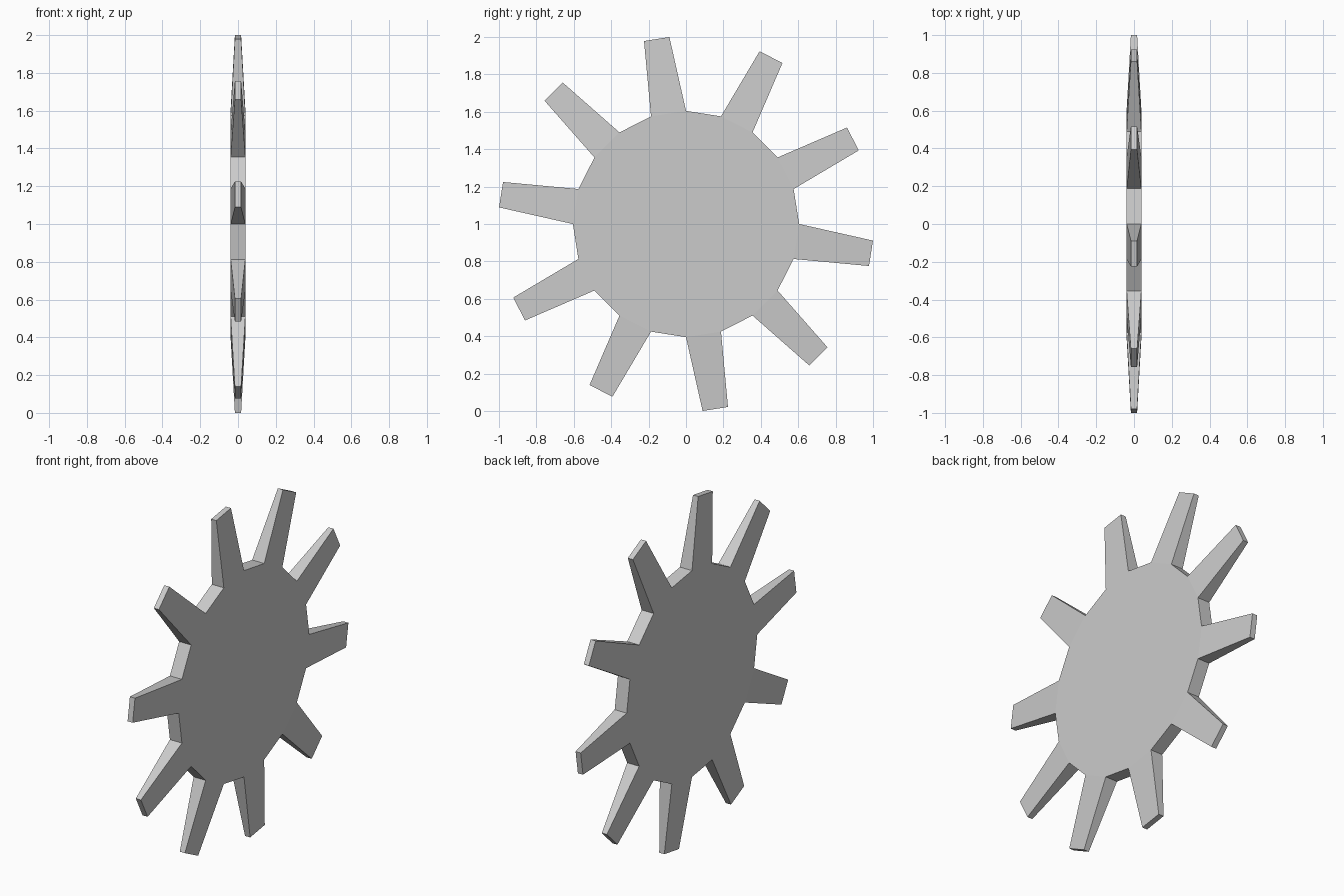
import bpy, bmesh
from math import sin, cos, pi
from mathutils import Vector

if "Cube" in bpy.data.objects:
    bpy.data.objects.remove(bpy.data.objects["Cube"])

SIDES, HUB_R, TIP_R = 20, 0.605, 1.0013
HUB_T, TIP_T, TIP_W = 0.039, 0.0165, 0.0687   # half sizes

bm = bmesh.new()

# Hub: flat 20-sided disc facing along x
rings = []
for x in (-HUB_T, HUB_T):
    rings.append([bm.verts.new((x, HUB_R * cos(2 * pi * i / SIDES),
                                1 + HUB_R * sin(2 * pi * i / SIDES)))
                  for i in range(SIDES)])
back, front = rings
bm.faces.new(front)
bm.faces.new(back[::-1])

for i in range(SIDES):
    j = (i + 1) % SIDES
    root = [back[i], back[j], front[j], front[i]]
    if i % 2 == 0:
        # Gap between teeth
        bm.faces.new(root)
        continue
    # Tooth: tapers in width and thickness towards the tip
    a = 2 * pi * (i + 0.5) / SIDES
    out, side = Vector((0, cos(a), sin(a))), Vector((0, -sin(a), cos(a)))
    tip = [bm.verts.new(Vector((sx * TIP_T, 0, 1)) + out * TIP_R + side * sy * TIP_W)
           for sx, sy in ((-1, -1), (-1, 1), (1, 1), (1, -1))]
    bm.faces.new(tip)
    for k in range(4):
        n = (k + 1) % 4
        bm.faces.new((root[k], root[n], tip[n], tip[k]))

bmesh.ops.recalc_face_normals(bm, faces=bm.faces)
mesh = bpy.data.meshes.new("gear_wheel")
bm.to_mesh(mesh)
bm.free()
bpy.context.collection.objects.link(bpy.data.objects.new("gear_wheel", mesh))
